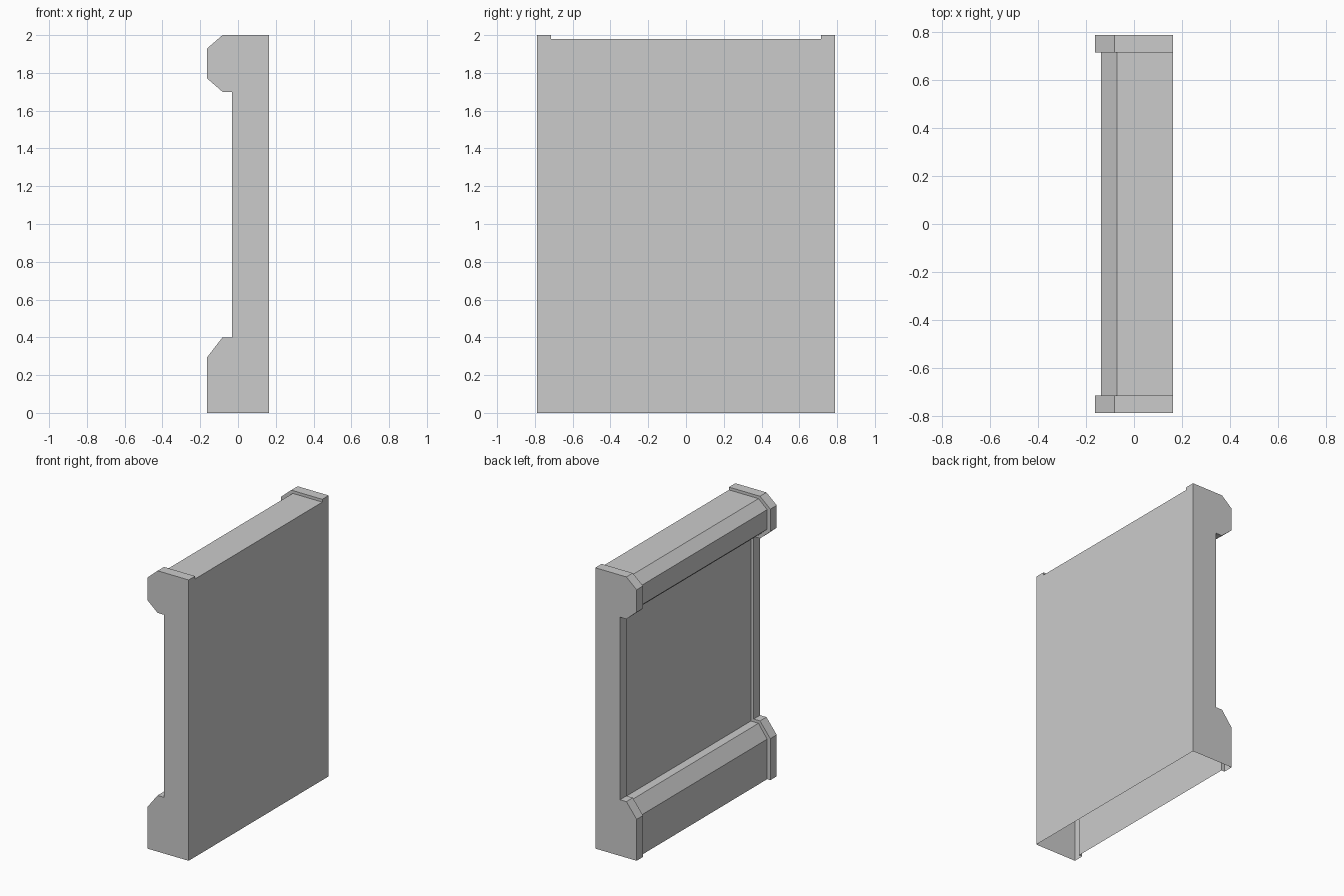
import bpy
import bmesh

if "Cube" in bpy.data.objects:
    bpy.data.objects.remove(bpy.data.objects["Cube"])

END_Y, INNER_Y = 0.788, 0.716

# Side profiles (x, z): up the moulded side, over the top, down the flat side.
FRAME = [(-0.163, 0), (-0.163, 0.295), (-0.082, 0.40), (-0.032, 0.40),
         (-0.032, 1.70), (-0.082, 1.70), (-0.163, 1.77), (-0.163, 1.93),
         (-0.082, 2.0), (0.163, 2.0), (0.163, 0)]
PANEL = [(-0.138, 0), (-0.138, 0.285), (-0.07, 0.38), (-0.01, 0.38),
         (-0.01, 1.72), (-0.07, 1.72), (-0.138, 1.78), (-0.138, 1.92),
         (-0.07, 1.98), (0.163, 1.98), (0.163, 0)]


def loft(name, sections, cap=False):
    """Skin a row of (profile, y) sections; the underside stays open."""
    bm = bmesh.new()
    rows = [[bm.verts.new((x, y, z)) for x, z in prof] for prof, y in sections]
    for k in range(len(rows) - 1):
        a, b = rows[k], rows[k + 1]
        step = sections[k][1] == sections[k + 1][1]
        # the flat side is flush, so a step has no face there
        for i in range(len(a) - (2 if step else 1)):
            bm.faces.new((a[i], a[i + 1], b[i + 1], b[i]))
    if cap:
        bm.faces.new(rows[0][::-1])
    mesh = bpy.data.meshes.new(name)
    bm.to_mesh(mesh)
    bm.free()
    obj = bpy.data.objects.new(name, mesh)
    bpy.context.collection.objects.link(obj)
    return obj


# Raised end frames with the small step down to the panel
frames = loft("end_frames", [(FRAME, -END_Y), (FRAME, -INNER_Y), (PANEL, -INNER_Y)], cap=True)
mirror = frames.modifiers.new("mirror", 'MIRROR')
mirror.use_axis = (False, True, False)
mirror.use_clip = False
mirror.use_mirror_merge = False

# Recessed wall panel with its upper and lower rails
loft("wall_panel", [(PANEL, -INNER_Y), (PANEL, INNER_Y)])
